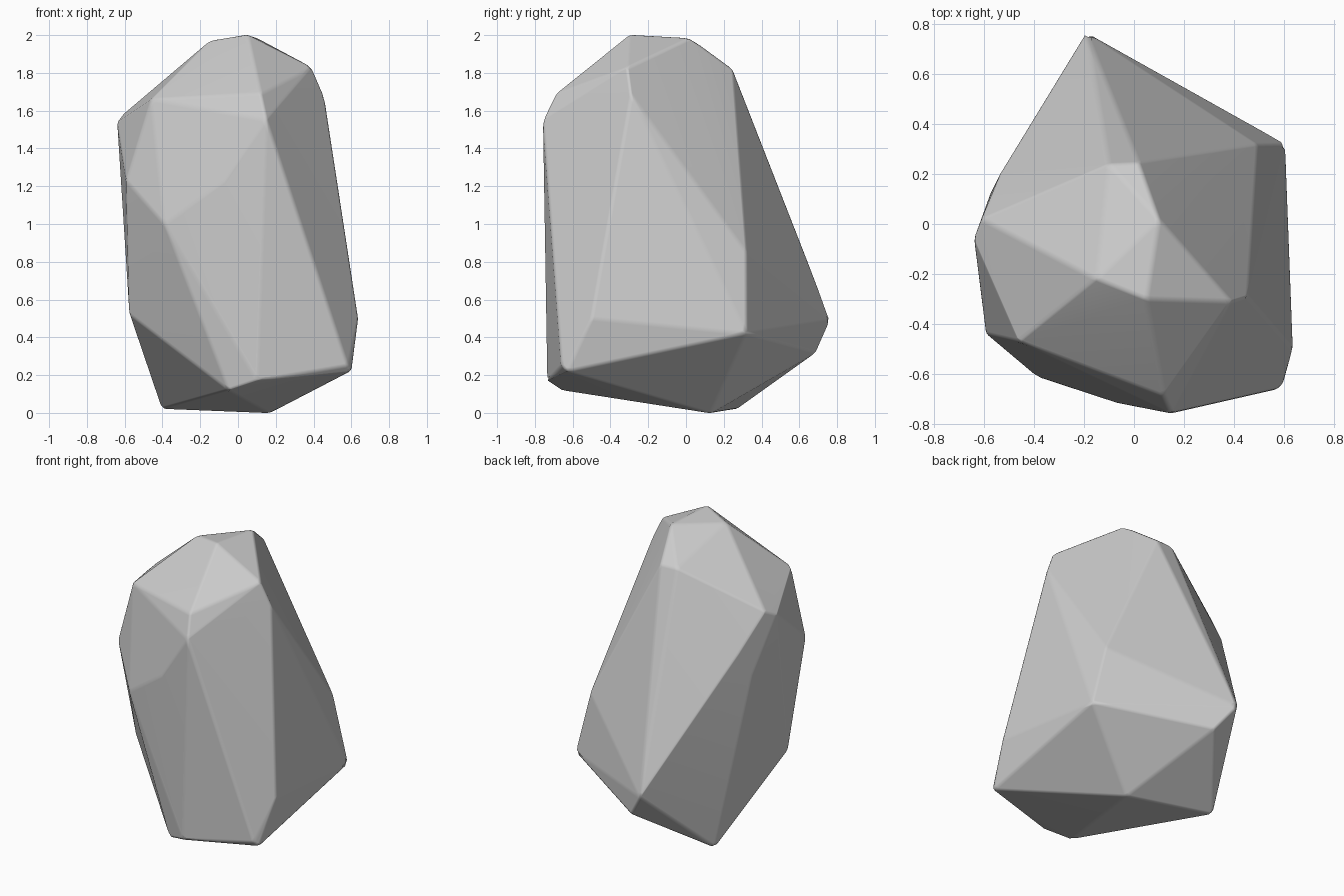
import bpy, bmesh, math
from mathutils import Vector

if "Cube" in bpy.data.objects:
    bpy.data.objects.remove(bpy.data.objects["Cube"])

# Corner points of the boulder, grouped by region
crown = [(0.05, -0.30, 2.003), (-0.15, -0.22, 1.97), (0.10, 0.02, 1.985),
         (0.02, 0.245, 1.82), (-0.10, 0.24, 1.82)]
shoulder = [(0.39, -0.31, 1.83), (0.455, -0.29, 1.68), (-0.61, 0.02, 1.58),
            (-0.64, -0.06, 1.54), (0.12, -0.69, 1.69), (0.15, -0.758, 1.55),
            (-0.46, -0.47, 1.66)]
waist = [(-0.592, -0.44, 1.23), (-0.39, -0.61, 1.0), (-0.07, -0.715, 1.23)]
base = [(-0.575, -0.27, 0.52), (0.636, -0.50, 0.5), (0.605, 0.32, 0.42),
        (-0.19, 0.765, 0.49), (-0.07, 0.69, 0.32), (0.58, -0.66, 0.25),
        (0.60, -0.63, 0.22), (0.10, -0.735, 0.17), (-0.05, -0.66, 0.12),
        (0.17, 0.13, -0.003), (-0.405, 0.27, 0.02)]
# Shallow dents: hull position, then where the corner is pushed in to
dents = [((-0.63, 0.10, 1.19), (-0.578, 0.115, 1.18)),
         ((-0.57, 0.22, 1.34), (-0.535, 0.20, 1.34)),
         ((0.53, 0.33, 0.87), (0.495, 0.318, 0.85))]

# Boulder: convex hull, dented, with near-flat facets merged
bm = bmesh.new()
for p in crown + shoulder + waist + base + [d[0] for d in dents]:
    bm.verts.new(p)
bmesh.ops.convex_hull(bm, input=bm.verts)
loose = [v for v in bm.verts if not v.link_faces]
bmesh.ops.delete(bm, geom=loose, context='VERTS')
for start, end in dents:
    v = min(bm.verts, key=lambda v: (v.co - Vector(start)).length)
    v.co = end
bmesh.ops.dissolve_limit(bm, angle_limit=math.radians(2),
                         verts=bm.verts, edges=bm.edges)
bmesh.ops.recalc_face_normals(bm, faces=bm.faces)
mesh = bpy.data.meshes.new("boulder")
bm.to_mesh(mesh)
bm.free()
rock = bpy.data.objects.new("boulder", mesh)
bpy.context.collection.objects.link(rock)

# Softly worn edges
bevel = rock.modifiers.new("worn_edges", 'BEVEL')
bevel.width = 0.014
bevel.segments = 2
bevel.limit_method = 'ANGLE'
bevel.angle_limit = math.radians(8)
bevel.harden_normals = True
for f in mesh.polygons:
    f.use_smooth = True
